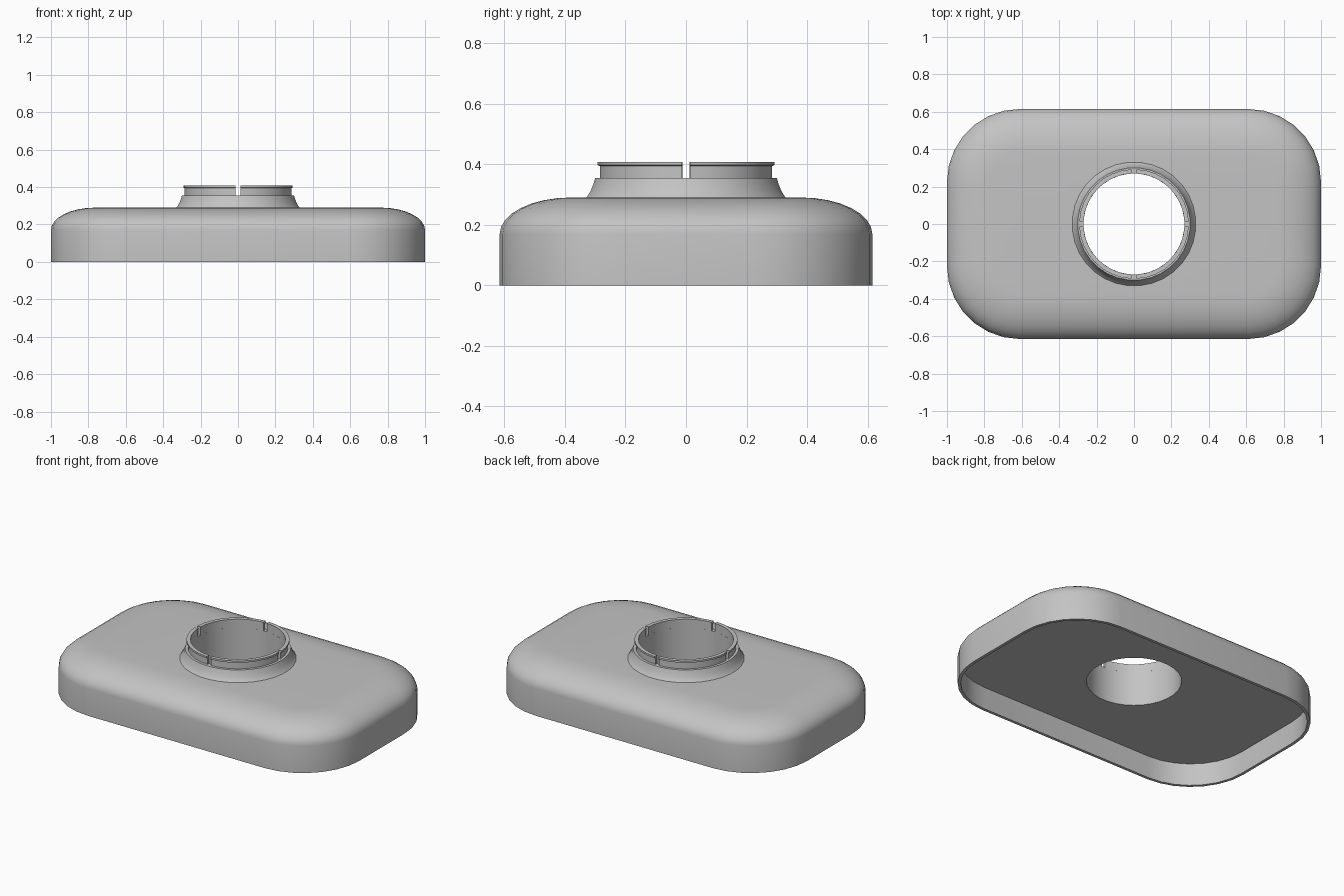
import bpy, bmesh
from math import sin, cos, pi, radians, asin

old = bpy.data.objects.get("Cube")
if old:
    bpy.data.objects.remove(old, do_unlink=True)

grey = bpy.data.materials.new("plain_grey")
grey.use_nodes = True
colour = (0.55, 0.55, 0.55, 1)
grey.diffuse_color = colour
grey.node_tree.nodes["Principled BSDF"].inputs["Base Color"].default_value = colour

HALF_X, HALF_Y, CORNER = 1.0, 0.615, 0.39
STEPS = 7                      # facets per rounded corner
SIDES = 4 * (STEPS + 1)        # points around every ring
HOLE = 0.27
TOP, SHOULDER, RECESS = 0.29, 0.17, 0.14


def outline(inset, z):
    """Rounded rectangle ring, moved inward by inset."""
    ring = []
    for q, (sx, sy) in enumerate([(1, 1), (-1, 1), (-1, -1), (1, -1)]):
        for i in range(STEPS + 1):
            a = pi / 2 * (q + i / STEPS)
            r = CORNER - inset
            ring.append((sx * (HALF_X - CORNER) + r * cos(a),
                         sy * (HALF_Y - CORNER) + r * sin(a), z))
    return ring


def circle(r, z):
    return [(r * cos(2 * pi * (i + 0.5) / SIDES),
             r * sin(2 * pi * (i + 0.5) / SIDES), z) for i in range(SIDES)]


def loft(name, strips, around, along):
    """Skin rows of points; each flag closes one direction, open ends get caps."""
    bm = bmesh.new()
    for rings in strips:
        rows = [[bm.verts.new(p) for p in ring] for ring in rings]
        n, m = len(rows), len(rows[0])
        for i in range(n if along else n - 1):
            for j in range(m if around else m - 1):
                a, b = rows[i], rows[(i + 1) % n]
                k = (j + 1) % m
                bm.faces.new((a[j], a[k], b[k], b[j]))
        if not along:
            bm.faces.new(rows[0])
            bm.faces.new(rows[-1])
    bmesh.ops.recalc_face_normals(bm, faces=bm.faces)
    mesh = bpy.data.meshes.new(name)
    bm.to_mesh(mesh)
    bm.free()
    mesh.materials.append(grey)
    obj = bpy.data.objects.new(name, mesh)
    bpy.context.collection.objects.link(obj)
    bpy.ops.object.select_all(action='DESELECT')
    obj.select_set(True)
    bpy.context.view_layer.objects.active = obj
    bpy.ops.object.shade_smooth_by_angle(angle=radians(30))
    return obj


# Base: thin rim, soft shoulder, recessed underside and a through hole
rings = [outline(0.018, RECESS), outline(0.018, 0), outline(0, 0)]
for i in range(9):
    a = pi / 2 * i / 8
    rings.append(outline(0.235 * (1 - cos(a)),
                         SHOULDER + (TOP - SHOULDER) * sin(a)))
rings += [circle(HOLE, TOP), circle(HOLE, RECESS)]
loft("base_cover", [rings], True, True)

# Flared collar around the hole
flare = [(HOLE, 0.287), (0.334, 0.287), (0.325, 0.297), (0.315, 0.315),
         (0.307, 0.335), (0.301, 0.355), (HOLE, 0.355)]
loft("flared_collar", [[circle(r, z) for r, z in flare]], True, True)

# Four lipped clip segments separated by narrow slots
clip = [(HOLE, 0.355), (0.285, 0.355), (0.285, 0.394), (0.293, 0.397),
        (0.293, 0.408), (HOLE, 0.408)]
gap = asin(0.013 / 0.285)
strips = []
for q in range(4):
    angles = [q * pi / 2 + gap + (pi / 2 - 2 * gap) * i / 8 for i in range(9)]
    strips.append([[(r * cos(a), r * sin(a), z) for r, z in clip] for a in angles])
loft("slotted_neck_ring", strips, True, False)
